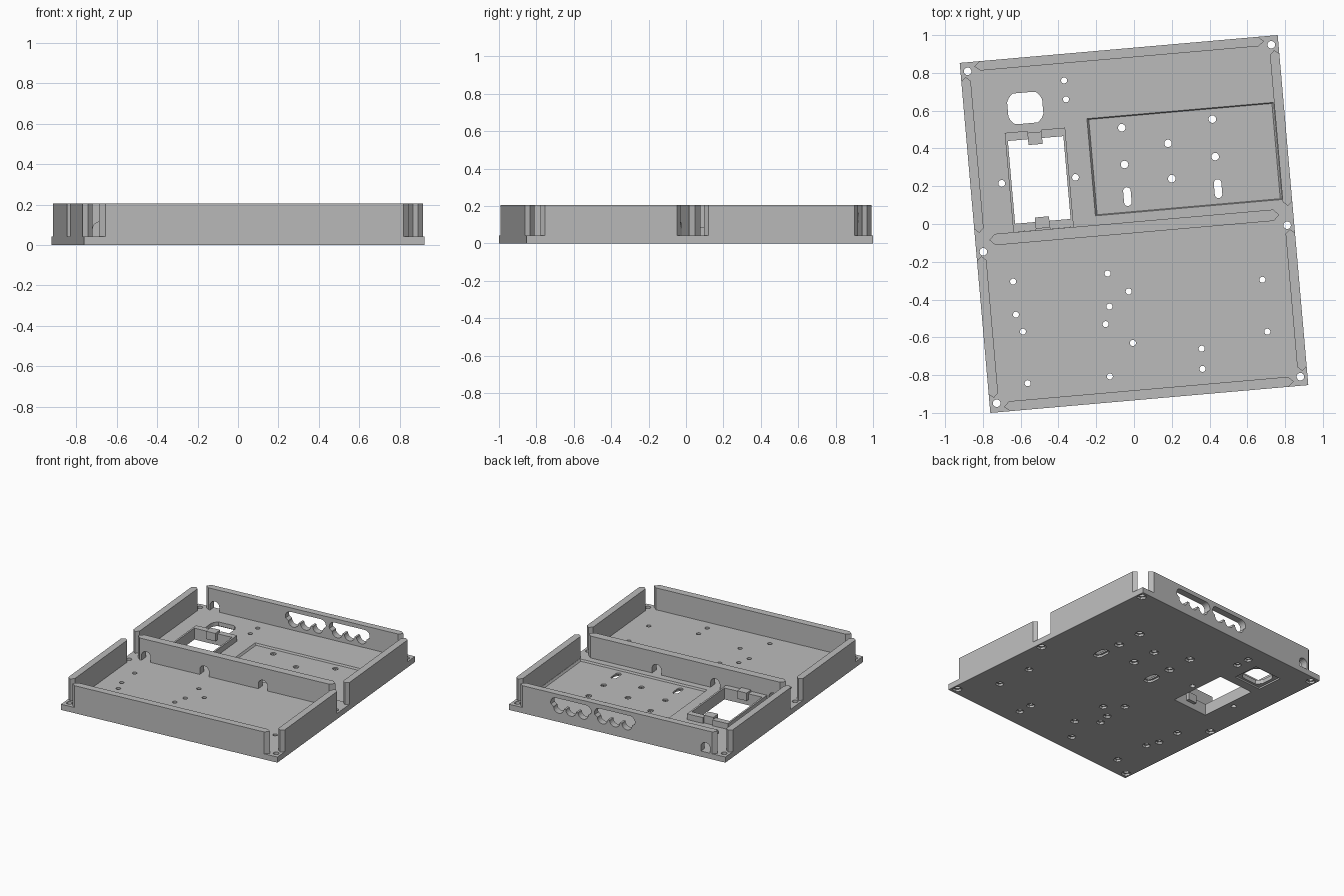
import bpy, bmesh, math
from mathutils import Vector

if "Cube" in bpy.data.objects:
    bpy.data.objects.remove(bpy.data.objects["Cube"])

ANG = math.radians(5)          # the whole tray is turned slightly about z
W, D = 0.845, 0.93             # half width, half depth
T, H = 0.042, 0.205            # plate thickness, total height

grey = bpy.data.materials.new("grey_plastic")
grey.diffuse_color = (0.5, 0.5, 0.5, 1)
grey.use_nodes = True
grey.node_tree.nodes["Principled BSDF"].inputs["Base Color"].default_value = grey.diffuse_color


def prism(bm, pts, a, b, axis="z", grow=1.0):
    """Extrude a 2D outline from a to b along z, or along y for (x, z) outlines."""
    c = sum((Vector(p) for p in pts), Vector((0, 0))) / len(pts)
    rings = []
    for h, k in ((a, 1.0), (b, grow)):
        q = [c + (Vector(p) - c) * k for p in pts]
        rings.append([bm.verts.new((p.x, p.y, h) if axis == "z" else (p.x, h, p.y)) for p in q])
    lo, hi = rings
    n = len(pts)
    faces = [bm.faces.new(lo[::-1]), bm.faces.new(hi)]
    for i in range(n):
        j = (i + 1) % n
        faces.append(bm.faces.new((lo[i], lo[j], hi[j], hi[i])))
    bmesh.ops.recalc_face_normals(bm, faces=faces)


def rect(x0, x1, y0, y1):
    return [(x0, y0), (x1, y0), (x1, y1), (x0, y1)]


def arc(cx, cy, r, a0, a1, n):
    return [(cx + r * math.cos(math.radians(a0 + (a1 - a0) * i / n)),
             cy + r * math.sin(math.radians(a0 + (a1 - a0) * i / n))) for i in range(n + 1)]


def circle(c, r, n=20):
    return arc(c[0], c[1], r, 0, 360, n)[:-1]


def stadium(c, r, half, n=8):
    return arc(c[0], c[1] + half, r, 0, 180, n) + arc(c[0], c[1] - half, r, 180, 360, n)


def make(name, bm, cutter=False):
    me = bpy.data.meshes.new(name)
    bm.to_mesh(me)
    bm.free()
    ob = bpy.data.objects.new(name, me)
    bpy.context.collection.objects.link(ob)
    ob.rotation_euler.z = ANG
    me.materials.append(grey)
    if cutter:
        ob.hide_render = True
        ob.hide_viewport = True
        ob.display_type = "WIRE"
    return ob


def cut(ob, cutter):
    m = ob.modifiers.new(cutter.name, "BOOLEAN")
    m.operation, m.solver, m.object = "DIFFERENCE", "EXACT", cutter


def local(x, y):
    c, s = math.cos(ANG), math.sin(ANG)
    return (x * c + y * s, -x * s + y * c)


# hole positions
screws = [(sx * 0.807, v) for sx in (-1, 1) for v in (-0.882, -0.077, 0.882)]
board = [local(*p) for p in [(-0.065, 0.51), (0.415, 0.555), (0.18, 0.427), (-0.05, 0.315),
                             (0.43, 0.357), (0.2, 0.24)]]
small = [local(*p) for p in [
    (-0.37, 0.76), (-0.36, 0.66), (-0.64, -0.305), (-0.625, -0.48), (-0.588, -0.57),
    (-0.563, -0.843), (-0.14, -0.262), (-0.028, -0.357), (-0.13, -0.437), (-0.15, -0.53),
    (-0.006, -0.63), (-0.128, -0.807), (0.358, -0.66), (0.363, -0.767), (0.68, -0.295),
    (0.706, -0.57)]]
plain = [local(-0.7, 0.215), local(-0.31, 0.247)]
slots = [local(-0.035, 0.145), local(0.445, 0.187)]
port = (-0.52, 0.662)
OU0, OU1, OV0, OV1 = -0.627, -0.332, 0.056, 0.496

# base plate
bm = bmesh.new()
prism(bm, rect(-W, W, -D, D), 0, T)
plate = make("base_plate", bm)

# sunken board area with sloped sides
bm = bmesh.new()
prism(bm, rect(-0.19, 0.783, 0.066, 0.572), T - 0.014, T + 0.014, grow=1.04)
cut(plate, make("board_recess_cutter", bm, True))

# through holes, slots, round port and rectangular opening
bm = bmesh.new()
for group, r in ((screws, 0.02), (board, 0.02), (small, 0.016), (plain, 0.018)):
    for c in group:
        prism(bm, circle(c, r), -0.1, 0.15)
for c in slots:
    prism(bm, stadium(c, 0.02, 0.03), -0.1, 0.15)
port_pts = [(port[0] + max(-0.093, min(0.093, x)), port[1] + max(-0.082, min(0.082, y)))
            for x, y in arc(0, 0, 0.102, 7.5, 352.5, 23)]
prism(bm, port_pts, -0.1, 0.15)
prism(bm, rect(OU0, OU1, OV0, OV1), -0.1, 0.15)
cut(plate, make("hole_cutter", bm, True))

# nut pockets and port pocket in the underside
bm = bmesh.new()
for group, r in ((screws, 0.034), (board, 0.034), (small, 0.029)):
    for c in group:
        prism(bm, circle(c, r, 6), -0.1, 0.016)
for c in slots:
    prism(bm, stadium(c, 0.034, 0.03, 3), -0.1, 0.016)
prism(bm, rect(port[0] - 0.115, port[0] + 0.115, port[1] - 0.1, port[1] + 0.1), -0.1, 0.012)
cut(plate, make("nut_pocket_cutter", bm, True))


# walls with pointed ends
def wall(name, a, b, c0, c1, along_x=True, ch=0.03):
    m = (c0 + c1) / 2
    pts = [(a + ch, c0), (b - ch, c0), (b, m), (b - ch, c1), (a + ch, c1), (a, m)]
    if not along_x:
        pts = [(y, x) for x, y in pts]
    bm = bmesh.new()
    prism(bm, pts, T - 0.0005, H)
    return make(name, bm)


back = wall("back_wall", -0.77, 0.77, 0.88, D)
wall("front_wall", -0.77, 0.77, -D, -0.877)
divider = wall("divider_wall", -0.77, 0.77, -0.048, 0.012)
for side, s in (("left", -1), ("right", 1)):
    c0, c1 = sorted((s * W, s * 0.795))
    wall(side + "_rear_wall", 0.025, 0.852, c0, c1, False, 0.022)
    wall(side + "_fore_wall", -0.852, -0.1, c0, c1, False, 0.022)


# arched cable openings
def arch(u):
    return [(u - 0.036, T - 0.01), (u + 0.036, T - 0.01)] + arc(u, 0.078, 0.036, 0, 180, 10)


bm = bmesh.new()
for u in (-0.69, -0.235, 0.222):
    prism(bm, arch(u), -0.2, 0.2, "y")
cut(divider, make("divider_arch_cutter", bm, True))

# back wall: one arch and two scalloped connector openings
bm = bmesh.new()
prism(bm, arch(-0.69), 0.8, 1.0, "y")
for u in (0.02, 0.362):
    pts = arc(u - 0.118, 0.135, 0.04, 90, 200, 8)
    for k in (-1, 0, 1):
        pts += arc(u + k * 0.095, 0.105, 0.04, 180, 360, 10)
    pts += arc(u + 0.118, 0.135, 0.04, -20, 90, 8)
    prism(bm, pts, 0.8, 1.0, "y")
cut(back, make("connector_cutter", bm, True))

# raised frame and clips around the rectangular opening
bm = bmesh.new()
z0, z1 = T - 0.0005, 0.085
for u0, u1 in ((OU0 - 0.013, OU0), (OU1, OU1 + 0.013)):
    prism(bm, rect(u0, u1, OV0, OV1), z0, z1)
for v0, v1 in ((0.0125, OV0), (OV1, 0.54)):
    for u0, u1 in ((OU0 - 0.013, -0.52), (-0.445, OU1 + 0.013)):
        prism(bm, rect(u0, u1, v0, v1), z0, z1)
make("opening_frame", bm)
bm = bmesh.new()
for v0, v1 in ((0.02, 0.08), (0.465, 0.53)):
    prism(bm, rect(-0.52, -0.445, v0, v1), z0, 0.1)
make("opening_clips", bm)
